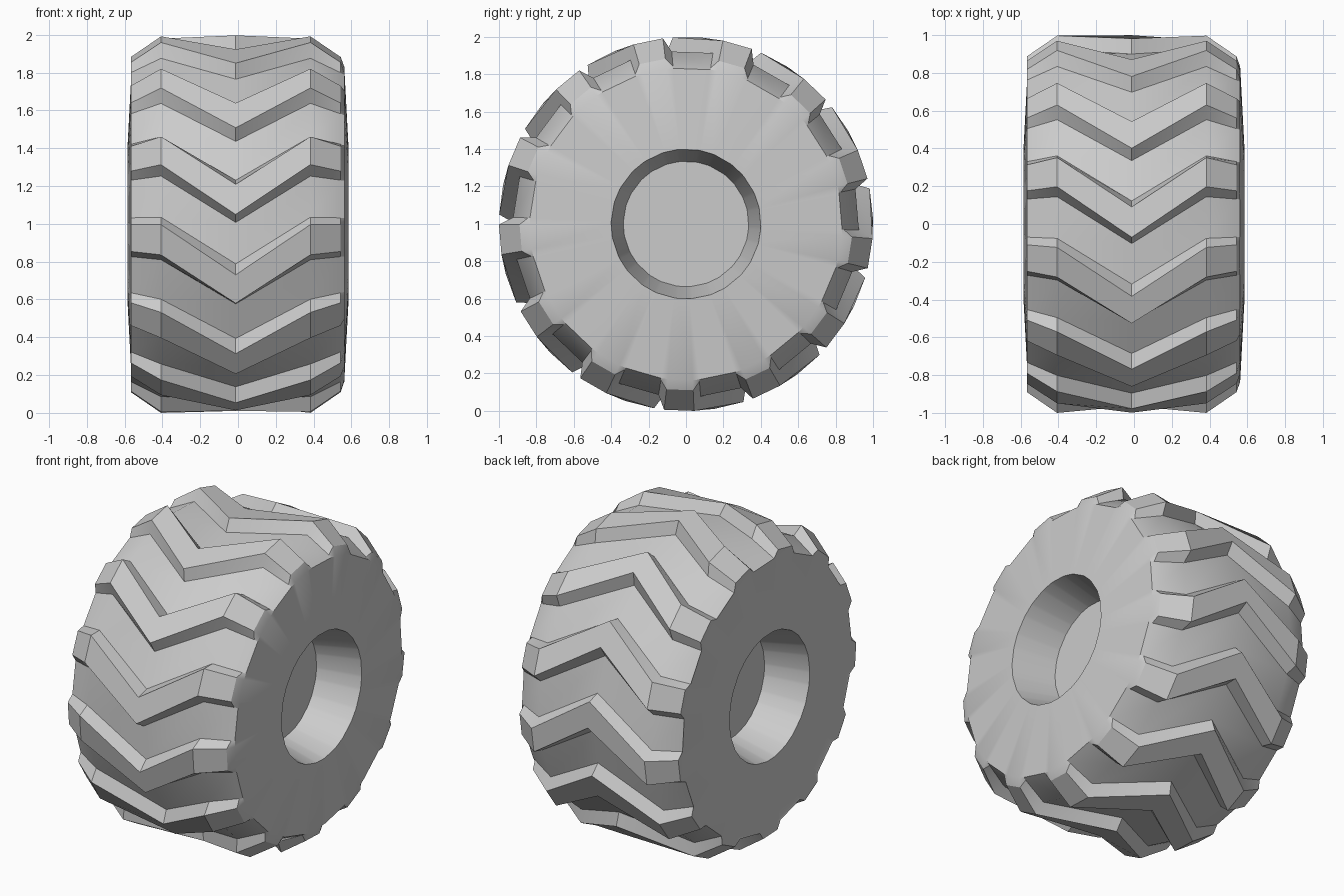
import bpy, bmesh, math

if "Cube" in bpy.data.objects:
    bpy.data.objects.remove(bpy.data.objects["Cube"])

LUGS = 13
PITCH = 360 / LUGS
SHIFT = -0.012          # tread pattern sits slightly off centre

# Cross-section rings from -x face to +x face:
# (x, lug radius, groove radius, lug middle angle)
CENTRE_A, SIDE_A = 7.5, 22.9
tread = [
    (-0.555, 0.89, 0.845, SIDE_A),
    (-0.395, 1.00, 0.925, SIDE_A),
    (0.0, 1.00, 0.925, CENTRE_A),
    (0.395, 1.00, 0.925, SIDE_A),
    (0.555, 0.89, 0.845, SIDE_A),
]
# Sidewall and hub recess (x, radius), going inwards
side = [(0.562, 0.835), (0.585, 0.40), (0.315, 0.335)]

rings = [(-x, r, r, SIDE_A) for x, r in reversed(side)]
rings += [(x + SHIFT, a, b, m) for x, a, b, m in tread]
rings += [(x, r, r, SIDE_A) for x, r in side]

bm = bmesh.new()


def make_ring(x, r_lug, r_groove, mid):
    """One loop round the tyre: groove, lug, lug, groove for every lug."""
    verts = []
    for i in range(LUGS):
        for off, r in ((-7, r_groove), (-4.6, r_lug), (4.6, r_lug), (7, r_groove)):
            t = math.radians(mid + off + i * PITCH)
            verts.append(bm.verts.new((x, -r * math.cos(t), 1 + r * math.sin(t))))
    return verts


loops = [make_ring(*r) for r in rings]
n = LUGS * 4
for a, b in zip(loops, loops[1:]):
    for i in range(n):
        j = (i + 1) % n
        bm.faces.new((a[i], a[j], b[j], b[i]))

# Hub floors
bm.faces.new(loops[0])
bm.faces.new(loops[-1])
bmesh.ops.recalc_face_normals(bm, faces=bm.faces[:])

# Stand on the ground
low = min(v.co.z for v in bm.verts)
bmesh.ops.translate(bm, verts=bm.verts[:], vec=(0, 0, -low))

mesh = bpy.data.meshes.new("tyre")
bm.to_mesh(mesh)
bm.free()
tyre = bpy.data.objects.new("tyre", mesh)
bpy.context.collection.objects.link(tyre)
bpy.context.view_layer.objects.active = tyre
tyre.select_set(True)
bpy.ops.object.shade_smooth_by_angle(angle=math.radians(30))
